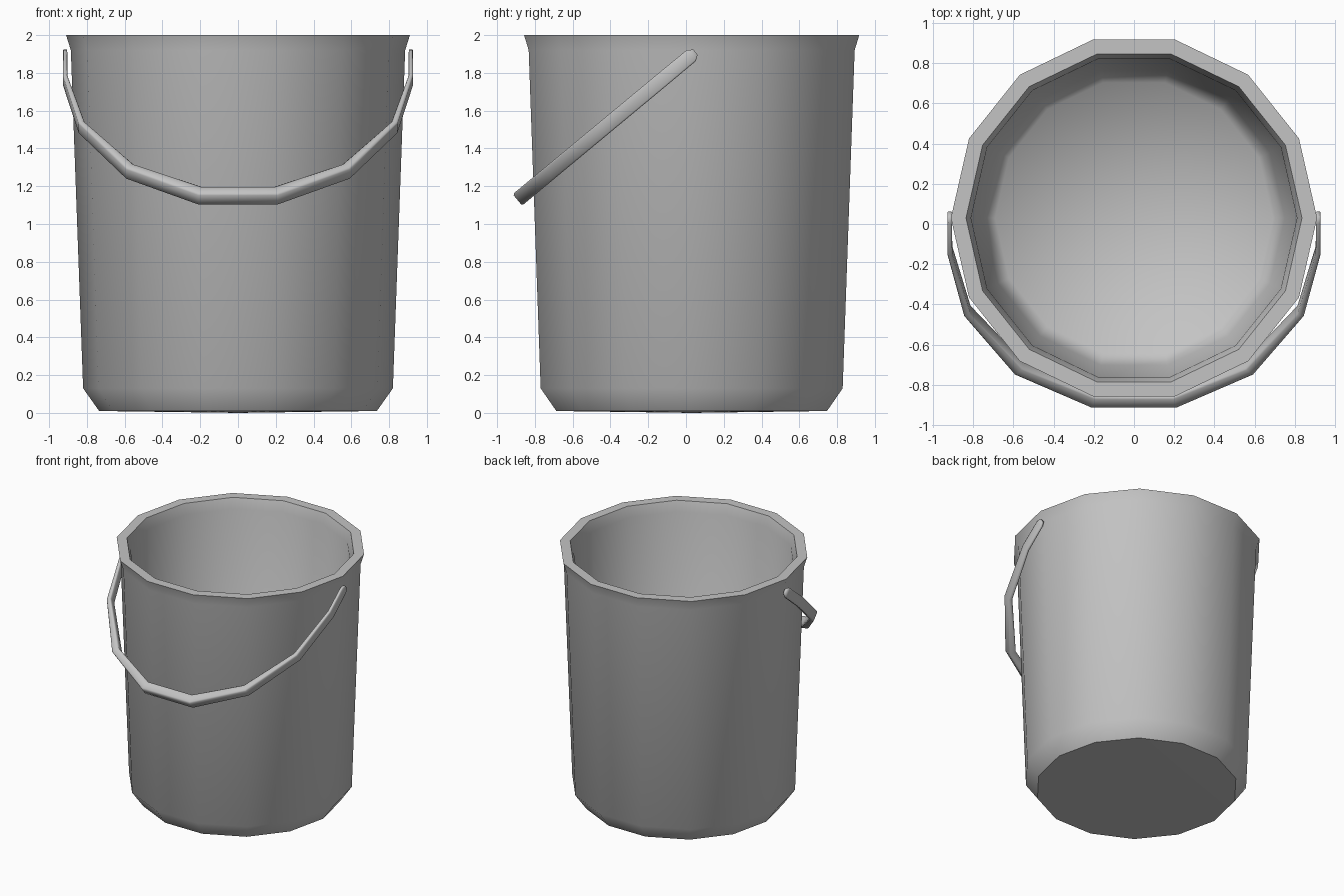
import bpy
import bmesh
from math import cos, sin, pi
from mathutils import Vector

cube = bpy.data.objects.get("Cube")
if cube:
    bpy.data.objects.remove(cube, do_unlink=True)

GREY = (0.55, 0.55, 0.55, 1)
mat = bpy.data.materials.new("plain grey")
mat.use_nodes = True
mat.diffuse_color = GREY
mat.node_tree.nodes["Principled BSDF"].inputs["Base Color"].default_value = GREY


def finish(bm, name):
    bmesh.ops.recalc_face_normals(bm, faces=bm.faces)
    for f in bm.faces:
        f.smooth = True
    mesh = bpy.data.meshes.new(name)
    bm.to_mesh(mesh)
    bm.free()
    mesh.materials.append(mat)
    obj = bpy.data.objects.new(name, mesh)
    bpy.context.collection.objects.link(obj)
    return obj


def bridge(bm, a, b):
    n = len(a)
    for i in range(n):
        j = (i + 1) % n
        bm.faces.new((a[i], a[j], b[j], b[i]))


def fan(bm, ring, centre):
    c = bm.verts.new(centre)
    for i in range(len(ring)):
        bm.faces.new((ring[i], ring[(i + 1) % len(ring)], c))


# Bucket: one 14-sided lathe, outside from base to rim, then down the inside
SIDES = 14
CENTRE_Y = 0.03
PROFILE = [(0.735, 0.01), (0.82, 0.13), (0.885, 1.92), (0.91, 2.0),
           (0.835, 2.0), (0.81, 1.92), (0.75, 0.17), (0.69, 0.085)]
bm = bmesh.new()
rings = []
for r, z in PROFILE:
    angles = [2 * pi * i / SIDES for i in range(SIDES)]
    rings.append([bm.verts.new((r * cos(a), CENTRE_Y + r * sin(a), z)) for a in angles])
for a, b in zip(rings, rings[1:]):
    bridge(bm, a, b)
fan(bm, rings[0], (0, CENTRE_Y, 0))
fan(bm, rings[-1], (0, CENTRE_Y, 0.075))
# Crisp rim and base edges
for ring in (rings[0], rings[3], rings[4]):
    for i in range(SIDES):
        bm.edges.get((ring[i], ring[(i + 1) % SIDES])).smooth = False
finish(bm, "bucket")

# Handle: flattened bar swept along a tilted half hoop, resting on the front
PIVOT = Vector((0, 0.05, 1.91))
DOWN = Vector((0, -0.77, -0.639)).normalized()
SIDE = Vector((1, 0, 0))
ACROSS = SIDE.cross(DOWN)
# x, distance along the tilt, half thickness, half width
HALF = [(0.915, 0.0, 0.011, 0.018), (0.915, 0.03, 0.011, 0.038),
        (0.915, 0.235, 0.012, 0.039), (0.828, 0.626, 0.017, 0.039),
        (0.573, 0.99, 0.028, 0.039), (0.202, 1.19, 0.036, 0.039)]
PATH = HALF + [(-x, s, t, w) for x, s, t, w in reversed(HALF)]
# Bevelled rectangular section
SECTION = [(1, 0.8), (0.7, 1), (-0.7, 1), (-1, 0.8),
           (-1, -0.8), (-0.7, -1), (0.7, -1), (1, -0.8)]
points = [PIVOT + SIDE * x + DOWN * s for x, s, t, w in PATH]
bm = bmesh.new()
rings = []
for i, (x, s, t, w) in enumerate(PATH):
    before = points[i] - points[i - 1] if i else points[1] - points[0]
    after = points[i + 1] - points[i] if i < len(points) - 1 else before
    tangent = (before.normalized() + after.normalized()).normalized()
    outward = tangent.cross(ACROSS).normalized()
    rings.append([bm.verts.new(points[i] + outward * (u * t) + ACROSS * (v * w))
                  for u, v in SECTION])
for a, b in zip(rings, rings[1:]):
    bridge(bm, a, b)
bm.faces.new(rings[0])
bm.faces.new(rings[-1])
finish(bm, "handle")
